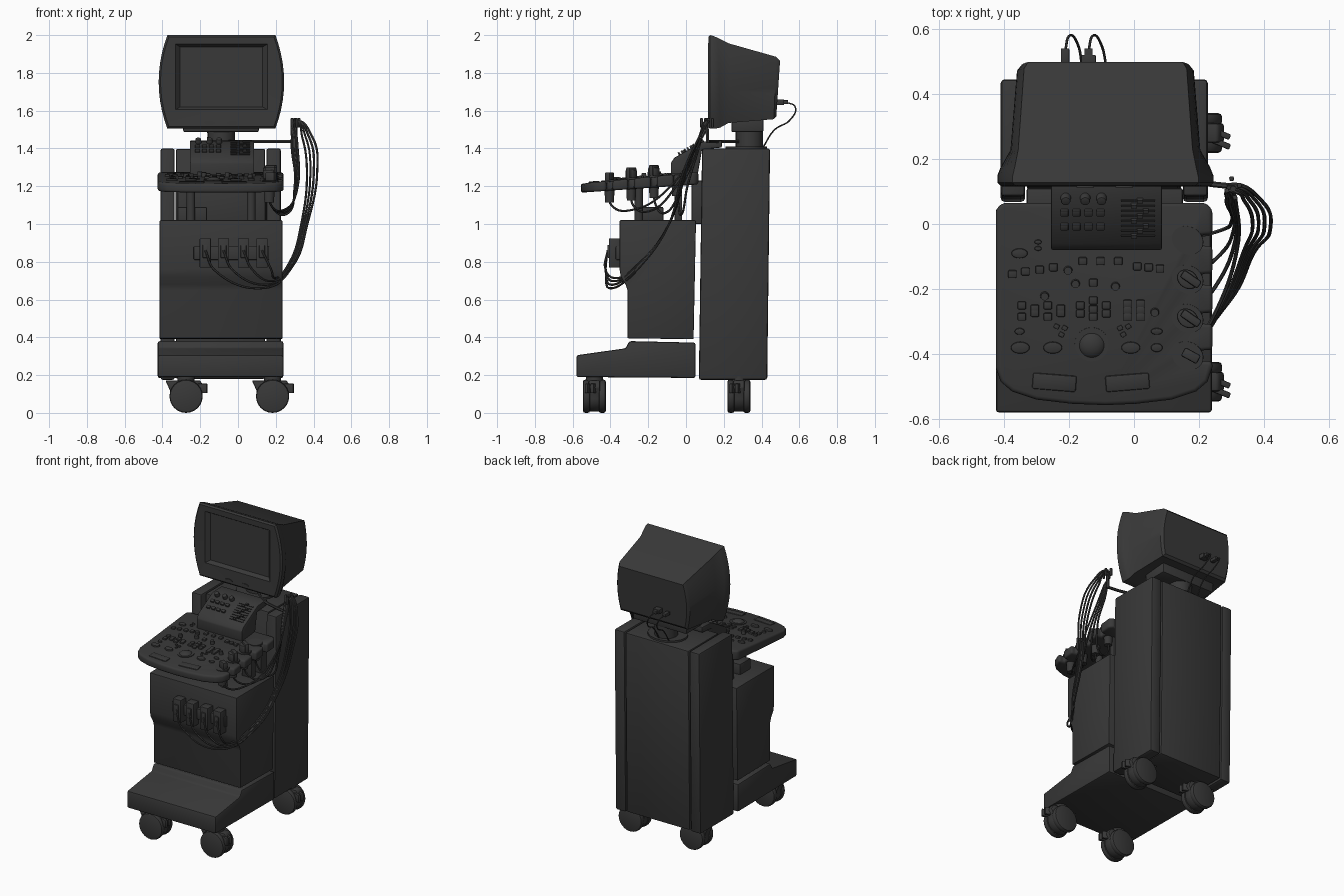
import bpy, bmesh, math
from mathutils import Matrix, Vector

if "Cube" in bpy.data.objects:
    bpy.data.objects.remove(bpy.data.objects["Cube"])

CX = -0.088                      # centre line of the cabinet
dark = bpy.data.materials.new("dark_grey")
dark.diffuse_color = (0.04, 0.04, 0.04, 1)
dark.use_nodes = True
dark.node_tree.nodes["Principled BSDF"].inputs["Base Color"].default_value = dark.diffuse_color


def finish(name, bm, bevel=0, segs=2):
    bmesh.ops.recalc_face_normals(bm, faces=bm.faces)
    me = bpy.data.meshes.new(name)
    bm.to_mesh(me)
    bm.free()
    ob = bpy.data.objects.new(name, me)
    bpy.context.collection.objects.link(ob)
    me.materials.append(dark)
    if bevel:
        m = ob.modifiers.new("bevel", 'BEVEL')
        m.width, m.segments, m.limit_method, m.angle_limit = bevel, segs, 'ANGLE', 0.6
    return ob


def loft(name, rings, bevel=0, segs=2):
    bm = bmesh.new()
    vs = [[bm.verts.new(p) for p in r] for r in rings]
    for a, b in zip(vs, vs[1:]):
        for i in range(len(a)):
            j = (i + 1) % len(a)
            bm.faces.new((a[i], a[j], b[j], b[i]))
    bm.faces.new(vs[0])
    bm.faces.new(vs[-1])
    return finish(name, bm, bevel, segs)


def prism(name, yz, x0, x1, bevel=0, segs=2):
    return loft(name, [[(x, y, z) for y, z in yz] for x in (x0, x1)], bevel, segs)


def cluster(name, items, bevel=0):
    """items: (shape, centre, size, euler tilt about x, turn about z)"""
    bm = bmesh.new()
    for shape, c, s, tilt, turn in items:
        m = (Matrix.Translation(c) @ Matrix.Rotation(turn, 4, 'Z') @ Matrix.Rotation(tilt, 4, 'X')
             @ Matrix.Diagonal((*s, 1)))
        if shape == 'box':
            bmesh.ops.create_cube(bm, size=1, matrix=m)
        elif shape == 'ball':
            bmesh.ops.create_uvsphere(bm, u_segments=24, v_segments=12, radius=0.5, matrix=m)
        else:
            bmesh.ops.create_cone(bm, cap_ends=True, segments=24, radius1=0.5,
                                  radius2=0.42 if shape == 'knob' else 0.5, depth=1, matrix=m)
    return finish(name, bm, bevel)


def box(name, lo, hi, bevel=0):
    lo, hi = Vector(lo), Vector(hi)
    return cluster(name, [('box', (lo + hi) / 2, hi - lo, 0, 0)], bevel)


def cable(name, pts, r=0.006):
    cu = bpy.data.curves.new(name, 'CURVE')
    cu.dimensions, cu.bevel_depth, cu.bevel_resolution, cu.resolution_u = '3D', r, 1, 8
    cu.use_fill_caps = True
    sp = cu.splines.new('BEZIER')
    sp.bezier_points.add(len(pts) - 1)
    for b, p in zip(sp.bezier_points, pts):
        b.co = p
        b.handle_left_type = b.handle_right_type = 'AUTO'
    cu.materials.append(dark)
    ob = bpy.data.objects.new(name, cu)
    bpy.context.collection.objects.link(ob)


# Rear cabinet: two side columns and a recessed centre
side = [(.068, .175), (.43, .175), (.445, 1.40), (.085, 1.40)]
prism("cabinet_left_column", side, -.41, -.335, .012)
prism("cabinet_right_column", side, .15, .227, .012)
prism("cabinet_centre", [(.10, .18), (.43, .18), (.445, 1.398), (.12, 1.398)], -.329, .144, .01)

# Front body with the bulged upper half
prism("front_body", [(.04, .39), (-.31, .395), (-.31, .65), (-.32, .68), (-.345, .72), (-.352, .76),
                     (-.352, 1.02), (.053, 1.02)], -.415, .235, .006)

# Footed base with clipped front corners
base = prism("base", [(.05, .185), (-.58, .19), (-.58, .305), (-.32, .342), (-.30, .38), (.05, .372)],
             -.425, .24, .01)

# Casters: hood, twin wheels, stem and forked brake lever
for sx, cx in (("left", -.275), ("right", .183)):
    for sy, cy in (("front", -.485), ("rear", .28)):
        n = f"{sy}_{sx}_caster"
        arc = [(.08 * math.cos(a), .088 + .08 * math.sin(a))
               for a in [math.radians(10 - 20 * k) for k in range(11)]]
        outline = [(-.11, .172), (.075, .172), (.095, .135)] + arc + [(-.088, .125)]
        loft(n + "_hood", [[(cx + x, cy + d, z) for x, z in outline] for d in (-.03, .03)], .008)
        cluster(n + "_wheels", [('cyl', (cx, cy + d, .088), (.176, .176, .038), math.pi / 2, 0)
                                for d in (-.042, .042)], .012)
        cluster(n + "_stem", [('cyl', (cx, cy, .178), (.09, .09, .03), 0, 0)])
        cluster(n + "_brake", [('box', (cx + .08, cy + d, .13), (.07, .018, .05), 0, -.4)
                               for d in (-.03, .0)], .004)

# Monitor: one loft from the sunken screen through the bezel to the tapered back


def ring(mid, corner, zb, zt, yb, yt, n=10):
    r = []
    for i in range(n + 1):
        u = i / n
        r.append((corner + (mid - corner) * (1 - (2 * u - 1) ** 2), yb + (yt - yb) * u, zb + (zt - zb) * u))
    return [(CX + x, y, z) for x, y, z in r] + [(CX - x, y, z) for x, y, z in reversed(r)]


loft("monitor", [ring(*a) for a in (
    (.218, .218, 1.62, 1.937, .145, .145), (.243, .243, 1.605, 1.952, .120, .120),
    (.322, .278, 1.517, 1.99, .115, .118), (.332, .286, 1.505, 2.0, .127, .127),
    (.332, .286, 1.505, 1.995, .155, .145), (.322, .28, 1.51, 1.985, .18, .17),
    (.292, .268, 1.535, 1.955, .225, .23), (.272, .25, 1.555, 1.885, .465, .478),
    (.258, .238, 1.57, 1.865, .478, .498))])
cluster("monitor_buttons", [('cyl', (x, .118, 1.535), (.055, .02, .012), math.pi / 2, 0)
                            for x in (-.15, -.03)])
box("monitor_foot", (-.29, .24, 1.487), (.11, .41, 1.57), .008)
cluster("monitor_neck", [('cyl', (CX, .335, 1.445), (.145, .145, .11), 0, 0),
                         ('cyl', (CX, .32, 1.402), (.26, .22, .016), 0, 0)])

# Console slab with bowed front, slots on the right edge, tilted forward
HOLD = [-.05, -.17, -.29, -.405]


def top(y):
    return 1.275 + (y - .06) * .1


def thick(y):
    return .066 + (y - .06) * .03


left = [(-.405, .065), (-.425, .045), (-.425, -.44), (-.41, -.485), (-.375, -.515), (-.30, -.54), (-.19, -.553)]
right = [(CX * 2 - x - .008, y) for x, y in left]
edge = right[:2]
for hy in HOLD:
    edge += [(.241, hy + .017), (.205, hy + .017), (.205, hy - .017), (.241, hy - .017)]
plan = left + [(CX, -.557)] + right[2:][::-1] + edge[::-1][:-2] + right[:2][::-1]
loft("console", [[(x, y, top(y) - k * thick(y)) for x, y in plan] for k in (1, 0)], .012, 3)

# Supports under the console
cluster("console_posts", [('cyl', (x, -.25, 1.10), (.045, .045, .2), 0, 0) for x in (-.25, .07)])
for n, x in (("left", -.32), ("right", .07)):
    box(f"{n}_console_bracket", (x, -.06, 1.01), (x + .075, -.02, 1.24), .004)
box("tray_box", (-.32, -.235, 1.01), (-.165, -.12, 1.09), .006)
box("rear_support", (-.33, .03, 1.0), (.15, .11, 1.23), .006)

# Raised rear control panel
prism("upper_panel", [(-.08, 1.25), (-.08, 1.325), (-.06, 1.352), (.09, 1.437), (.19, 1.442),
                      (.19, 1.405), (.085, 1.395), (.06, 1.25)], -.255, .086, .006)


def slope(y):
    return 1.352 + (y + .06) * .567


T = .516
items = [('box', (x, y, slope(y)), (.025, .02, .024), T, 0)
         for x in (-.214, -.177, -.14, -.103) for y in (.037, -.006)]
items += [('knob', (x, .078, slope(.078) + .006), (.034, .034, .036), T, 0) for x in (-.21, -.15, -.10)]
cluster("upper_buttons", items, .003)
items = []
for k in range(8):
    y = -.036 + k * .0155
    items += [('box', (.012, y, slope(y)), (.105, .005, .01), T, 0),
              ('box', (.0 + .018 * (k % 3), y, slope(y) + .006), (.018, .01, .018), T, 0)]
cluster("slider_bank", items)

# Console keys, knobs, ovals, trackball and palm pads
keys = [(-.158, -.114), (-.103, -.114), (-.048, -.114), (.01, -.13), (.045, -.133), (.08, -.137),
        (-.374, -.154), (-.334, -.146), (-.29, -.14), (-.248, -.133), (-.125, -.18)]
for s in (-1, 1):
    keys += [(-.125 + s * .04, -.25), (-.125 + s * .04, -.275)]
keys += [(-.125, -.235), (-.125, -.262), (-.125, -.285)]
for k in range(4):
    keys += [(-.345 + .04 * k, -.25 - .01 * (k % 2)), (-.345 + .04 * k, -.285 + .012 * (k % 2))]
for x in (-.02, .02):
    keys += [(x, -.245), (x, -.265), (x, -.285)]
cluster("console_keys", [('box', (x, y, top(y) + .002), (.026, .024, .018), .1, 0) for x, y in keys], .004)
cluster("small_keys", [('box', (CX - .04 + s * x, y, top(y) + .001), (.016, .014, .012), .1, s * .5)
                       for s in (-1, 1) for x, y in ((.085, -.32), (.11, -.315), (.095, -.34))], .002)
knobs = [(-.203, -.143), (-.18, -.184), (-.057, -.192), (-.275, -.222), (.064, -.272)]
cluster("console_knobs", [('knob', (x, y, top(y) + .008), (.028, .028, .03), .1, 0) for x, y in knobs])
ovals = [(-.35, -.38, .058, .036), (-.25, -.38, .058, .036), (-.01, -.38, .058, .036), (.07, -.38, .036, .026),
         (.07, -.33, .036, .02), (-.352, -.33, .03, .02), (-.352, -.09, .05, .03), (-.295, -.055, .022, .014),
         (-.295, -.075, .022, .014)]
cluster("oval_buttons", [('cyl', (x, y, top(y) + .001), (a, b, .018), .1, 0) for x, y, a, b in ovals], .004)
cluster("trackball", [('cyl', (-.13, -.37, top(-.37)), (.105, .105, .008), .1, 0),
                      ('ball', (-.13, -.37, top(-.37) - .012), (.09, .09, .06), 0, 0)])
cluster("palm_pads", [('box', (x, -.487, top(-.487)), (.135, .05, .012), .1, t)
                      for x, t in ((-.245, -.08), (-.02, .08))], .02)

# Probe holders and the probe heads standing in them
cluster("probe_holders", [('cyl', (.165, y, top(y) - .002), (.10, .085, .01), .1, -.5) for y in HOLD]
        + [('knob', (.165, y, top(y) - .075), (.06, .055, .08), math.pi, 0) for y in HOLD])
probes = [('cyl', (.165, y, top(y) + .022), (.07, .056, .05), 0, -.6) for y in HOLD[1:3]]
probes += [('box', (.175, y, top(y) + .03), (.065, .026, .06), 0, -.6) for y in HOLD[1:3]]
probes += [('box', (.175, HOLD[3], top(HOLD[3]) + .02), (.055, .03, .05), 0, -.5)]
cluster("probe_heads", probes, .006)

# Front connector sockets and plugs
PLUG = [-.173, -.077, .029, .127]
box("connector_plate", (-.235, -.372, .81), (.165, -.34, .882), .006)
cluster("connector_plugs", [('box', (x, -.378, .847), (.06, .06, .155), 0, 0) for x in PLUG]
        + [('box', (x, -.405, .855), (.03, .022, .07), 0, 0) for x in PLUG], .005)

# Cable hanger arm and hook
cable("cable_arm", [(-.05, .28, 1.437), (.06, .18, 1.437), (.2, .13, 1.436), (.305, .115, 1.436)], .009)
cable("cable_hook", [(.305, .115, 1.43), (.305, .112, 1.50), (.305, .108, 1.56)], .01)
cluster("hook_clips", [('box', (.305 + .02 * math.cos(a), .11 + .03 * math.sin(a), 1.535),
                        (.014, .014, .05), 0, a) for a in (0.3, 1.8, 3.4, 5.0)], .003)

# Probe cables: holder, up over the hook, out and down to the plugs
for i, (hy, px) in enumerate(zip(HOLD, PLUG[::-1])):
    d = .018 * i
    cable(f"probe_cable_{i + 1}", [
        (.165, hy, 1.19), (.175, hy + .01, 1.10), (.25, hy * .7 + .01, 1.05 + d * .5),
        (.30 + d * .3, hy * .25 + .02, 1.20), (.285 + d * .5, .08, 1.45), (.305, .10 + d * .4, 1.54),
        (.34 + d, .07, 1.46), (.365 + d, .0 - d * .3, 1.27), (.335 + d * .6, -.09, 1.0),
        (.275 + d * .3, -.24, .80 - d * .4), (.19 - d, -.385, .715 - d), (px + .05, -.425, .755), (px, -.415, .86)])

# Monitor leads at the back
cluster("monitor_lead_plugs", [('box', (x, .515, 1.645), (.026, .05, .022), 0, 0) for x in (-.212, -.14)]
        + [('box', (-.14, .50, 1.645), (.045, .04, .03), 0, 0)], .003)
for n, x, e in (("left", -.212, -.16), ("right", -.14, -.085)):
    cable(f"{n}_monitor_lead", [(x, .53, 1.645), (x + .012, .578, 1.62), (x + .04, .55, 1.55),
                                (e, .47, 1.50), (e, .41, 1.41)], .004)

# Curves to meshes, then smooth shading with sharp edges kept
bpy.ops.object.select_all(action='SELECT')
bpy.context.view_layer.objects.active = base
bpy.ops.object.convert(target='MESH')
bpy.ops.object.shade_smooth_by_angle(angle=math.radians(35))
